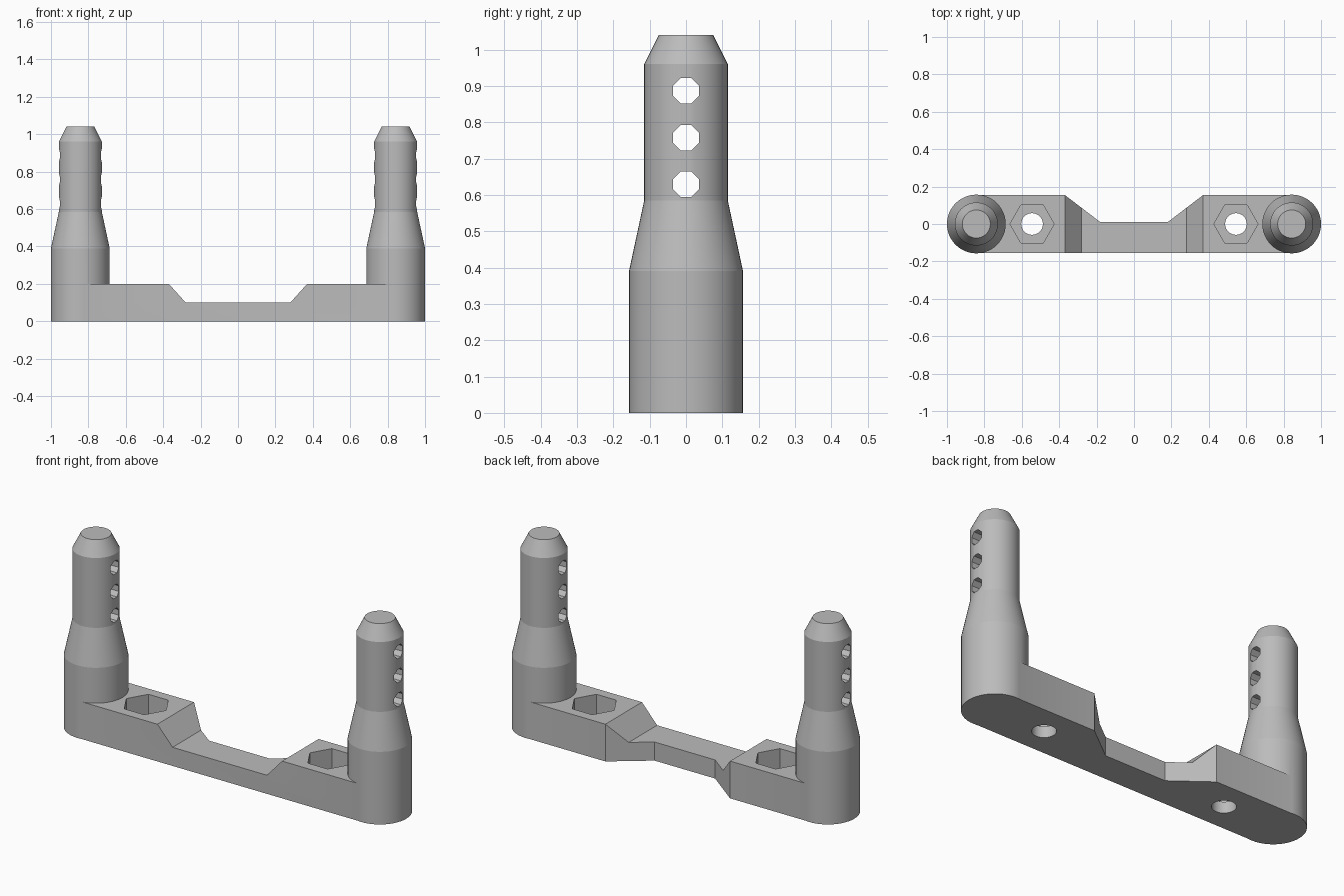
import bpy
import bmesh
from math import cos, sin, pi, radians
from mathutils import Vector

cube = bpy.data.objects.get("Cube")
if cube:
    bpy.data.objects.remove(cube, do_unlink=True)

POST_X, POST_R, SEGMENTS = 0.843, 0.157, 48
BOLT_X = 0.545

grey = bpy.data.materials.new("mid grey plastic")
grey.diffuse_color = (0.5, 0.5, 0.5, 1)
grey.use_nodes = True
bsdf = grey.node_tree.nodes["Principled BSDF"]
bsdf.inputs["Base Color"].default_value = grey.diffuse_color


def make_object(name, bm):
    bmesh.ops.recalc_face_normals(bm, faces=bm.faces[:])
    mesh = bpy.data.meshes.new(name)
    bm.to_mesh(mesh)
    bm.free()
    mesh.materials.append(grey)
    obj = bpy.data.objects.new(name, mesh)
    bpy.context.scene.collection.objects.link(obj)
    return obj


def prism(name, points, direction):
    """Extrude a flat outline along a direction."""
    bm = bmesh.new()
    face = bm.faces.new([bm.verts.new(p) for p in points])
    result = bmesh.ops.extrude_face_region(bm, geom=[face], use_keep_orig=True)
    verts = [g for g in result["geom"] if isinstance(g, bmesh.types.BMVert)]
    bmesh.ops.translate(bm, verts=verts, vec=Vector(direction))
    return make_object(name, bm)


def ring(radius, sides, turn=0):
    angles = [2 * pi * i / sides + turn for i in range(sides)]
    return [(radius * cos(a), radius * sin(a)) for a in angles]


def lathe(name, profile, x):
    """Stack rings of (radius, height) into a capped round solid."""
    bm = bmesh.new()
    rings = [[bm.verts.new((x + u, v, z)) for u, v in ring(r, SEGMENTS)]
             for r, z in profile]
    for low, high in zip(rings, rings[1:]):
        for i in range(SEGMENTS):
            j = (i + 1) % SEGMENTS
            bm.faces.new((low[i], low[j], high[j], high[i]))
    bm.faces.new(rings[0][::-1])
    bm.faces.new(rings[-1])
    return make_object(name, bm)


def combine(target, tool, operation):
    """Apply a boolean and remove the helper."""
    mod = target.modifiers.new(operation, "BOOLEAN")
    mod.operation, mod.solver, mod.object = operation, "EXACT", tool
    graph = bpy.context.evaluated_depsgraph_get()
    mesh = bpy.data.meshes.new_from_object(target.evaluated_get(graph))
    target.modifiers.clear()
    target.data = mesh
    bpy.data.objects.remove(tool, do_unlink=True)


# Bar with the angled recess in its back edge
half = 0.155
plan = [(-POST_X, -half), (POST_X, -half), (POST_X, half), (0.37, half),
        (0.18, 0.01), (-0.18, 0.01), (-0.37, half), (-POST_X, half)]
bracket = prism("mounting_bracket", [(x, y, 0) for x, y in plan], (0, 0, 0.2))

# Lowered middle with sloping ends
dip = [(-0.46, 0.3), (-0.28, 0.1), (0.28, 0.1), (0.46, 0.3)]
combine(bracket, prism("dip_cutter", [(x, -0.4, z) for x, z in dip],
                       (0, 0.8, 0)), "DIFFERENCE")

post_profile = [(POST_R, 0), (POST_R, 0.39), (0.115, 0.585),
                (0.115, 0.96), (0.075, 1.04)]
for side in (-1, 1):
    # Tapered post with three cross holes
    post = lathe("post", post_profile, side * POST_X)
    for z in (0.63, 0.758, 0.887):
        hole = [(side * POST_X - 0.3, u, z + v)
                for u, v in ring(0.038, 8, pi / 8)]
        combine(post, prism("pin_hole_cutter", hole, (0.6, 0, 0)), "DIFFERENCE")
    combine(bracket, post, "UNION")

    # Hexagonal nut pocket above a round bolt hole
    for radius, sides, bottom in ((0.118, 6, 0.06), (0.058, 32, -0.1)):
        outline = [(side * BOLT_X + u, v, bottom) for u, v in ring(radius, sides)]
        combine(bracket, prism("bolt_cutter", outline, (0, 0, 0.4)), "DIFFERENCE")

# Smooth round walls, crisp edges elsewhere
bpy.ops.object.select_all(action="DESELECT")
bracket.select_set(True)
bpy.context.view_layer.objects.active = bracket
bpy.ops.object.shade_smooth_by_angle(angle=radians(11.5))
